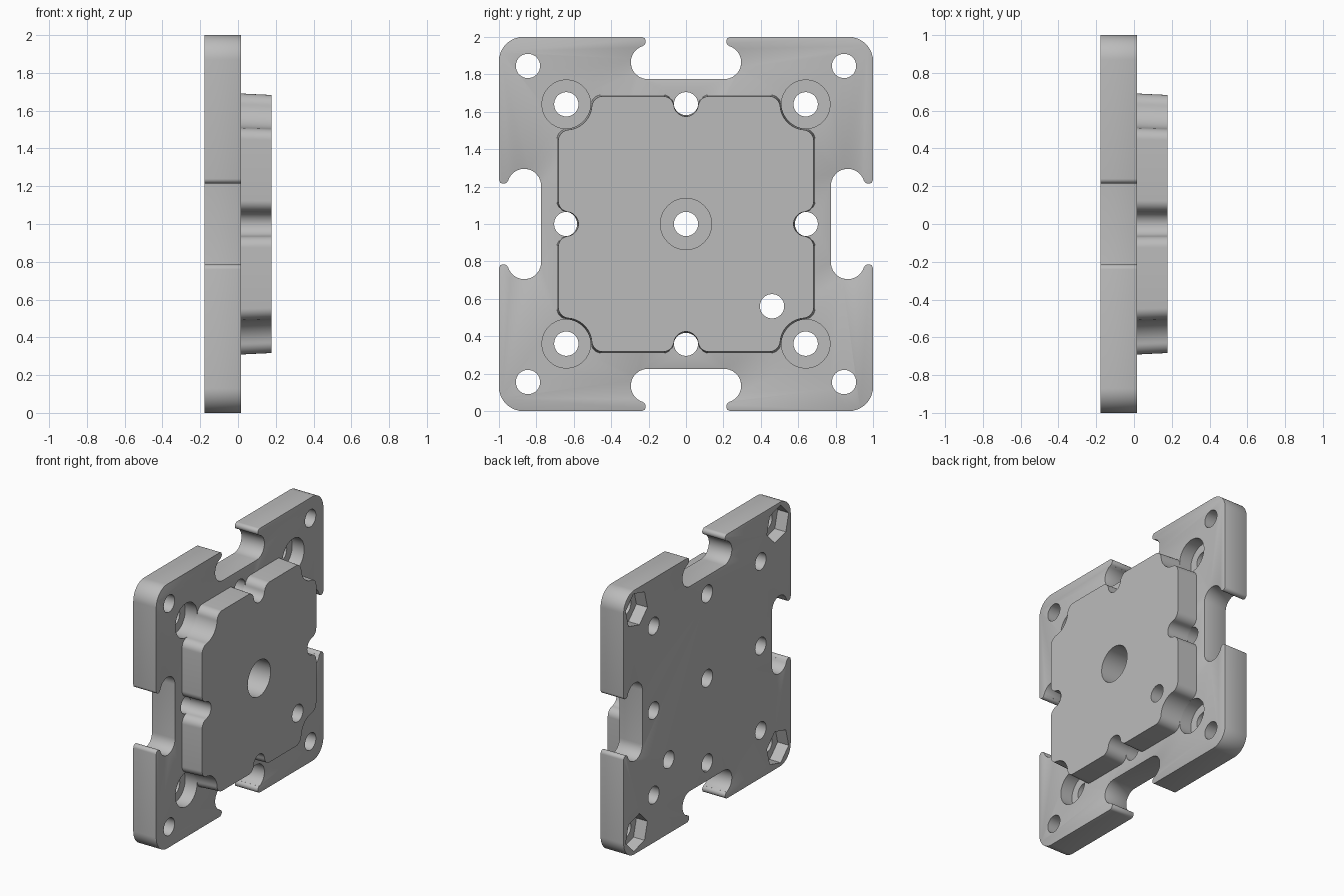
import bpy, bmesh, math
from math import sin, cos, radians, atan2, degrees, sqrt

cube = bpy.data.objects.get("Cube")
if cube:
    bpy.data.objects.remove(cube, do_unlink=True)

BACK, FACE, TOP = -0.1775, 0.015, 0.1775   # plate back, plate front, boss front
FLOOR = -0.085                             # counterbore floor
HOLE, BORE = 0.065, 0.13
PITCH, CORNER = 0.64, 0.845

grey = bpy.data.materials.new("plain grey")
grey.use_nodes = True
grey.diffuse_color = (0.5, 0.5, 0.5, 1)
grey.node_tree.nodes["Principled BSDF"].inputs["Base Color"].default_value = (0.5, 0.5, 0.5, 1)


def arc(cy, cz, r, a0, a1, n=10):
    angles = [radians(a0 + (a1 - a0) * i / n) for i in range(n + 1)]
    return [(cy + r * cos(a), cz + r * sin(a)) for a in angles]


def full_outline(octant):
    """Mirror an eighth (top middle to diagonal) and turn it four times."""
    side = octant + [(z, y) for y, z in reversed(octant)]
    pts = []
    for _ in range(4):
        for p in side:
            if not pts or math.dist(p, pts[-1]) > 1e-4:
                pts.append(p)
        side = [(z, -y) for y, z in side]
    if math.dist(pts[0], pts[-1]) < 1e-4:
        pts.pop()
    return pts


def prism(name, outline, x0, x1, base_scale=1.0):
    bm = bmesh.new()
    low = [bm.verts.new((x0, y * base_scale, z * base_scale + 1)) for y, z in outline]
    high = [bm.verts.new((x1, y, z + 1)) for y, z in outline]
    bm.faces.new(low)
    bm.faces.new(high)
    for i in range(len(outline)):
        j = (i + 1) % len(outline)
        bm.faces.new((low[i], low[j], high[j], high[i]))
    bmesh.ops.recalc_face_normals(bm, faces=bm.faces[:])
    mesh = bpy.data.meshes.new(name)
    bm.to_mesh(mesh)
    bm.free()
    mesh.materials.append(grey)
    ob = bpy.data.objects.new(name, mesh)
    bpy.context.collection.objects.link(ob)
    return ob


def apply(ob, kind, **settings):
    mod = ob.modifiers.new(kind.lower(), kind)
    for key, value in settings.items():
        setattr(mod, key, value)
    bpy.context.view_layer.objects.active = ob
    bpy.ops.object.modifier_apply(modifier=mod.name)


def drill(ob, y, z, r, x0, x1, sides=40, turn=0):
    outline = arc(y, z, r, turn, turn + 360, sides)[:-1]
    cutter = prism("cutter", outline, x0, x1)
    cutter.hide_render = True
    apply(ob, "BOOLEAN", operation="DIFFERENCE", solver="EXACT", object=cutter)
    bpy.data.objects.remove(cutter, do_unlink=True)


# Base plate outline: slot end, rounded lip, rounded corner
slot_y, slot_z, slot_r = 0.205, 0.865, 0.09
lip_y, lip_z, lip_r = 0.24, 0.975, 0.025
meet = degrees(atan2(lip_z - slot_z, lip_y - slot_y))
plate_octant = ([(0, slot_z - slot_r)]
                + arc(slot_y, slot_z, slot_r, -90, meet, 16)
                + arc(lip_y, lip_z, lip_r, meet + 180, 90)
                + arc(0.87, 0.87, 0.13, 90, 45, 8))
plate = prism("base_plate", full_outline(plate_octant), BACK, FACE)
apply(plate, "BEVEL", width=0.012, segments=2, limit_method="ANGLE", angle_limit=radians(60))

# Raised block outline: notches round the holes with softened shoulders
EDGE, SOFT, NOTCH = 0.683, 0.06, 0.137
shoulder = EDGE - SOFT


def shoulder_offset(r):
    return sqrt((r + SOFT) ** 2 - (shoulder - PITCH) ** 2)


mid_y = shoulder_offset(HOLE)
end_y = PITCH - shoulder_offset(NOTCH)
a_mid = degrees(atan2(shoulder - PITCH, mid_y))
a_end = degrees(atan2(PITCH - shoulder, PITCH - end_y))
block_octant = (arc(0, PITCH, HOLE, -90, a_mid)
                + arc(mid_y, shoulder, SOFT, a_mid + 180, 90)
                + arc(end_y, shoulder, SOFT, 90, a_end)
                + arc(PITCH, PITCH, NOTCH, a_end + 180, 225))
block = prism("raised_block", full_outline(block_octant), FACE - 0.008, TOP, 1.012)

# Centre counterbore and offset pin hole pass through both parts
for part in (plate, block):
    drill(part, 0, 0, 0.137, FLOOR, 0.3)
    drill(part, 0.46, -0.44, HOLE, -0.3, 0.3)
drill(plate, 0, 0, HOLE, -0.3, 0)

# Mid-side holes
for y, z in ((PITCH, 0), (-PITCH, 0), (0, PITCH), (0, -PITCH)):
    drill(plate, y, z, HOLE, -0.3, 0.3)

# Counterbored holes, and outer corner holes with hexagonal nut pockets behind
for sy in (-1, 1):
    for sz in (-1, 1):
        drill(plate, sy * PITCH, sz * PITCH, BORE, FLOOR, 0.3)
        drill(plate, sy * PITCH, sz * PITCH, HOLE, -0.3, 0)
        drill(plate, sy * CORNER, sz * CORNER, HOLE, -0.3, 0.3)
        drill(plate, sy * CORNER, sz * CORNER, 0.135, -0.3, FLOOR, 6, 15 * sy * sz)

# Smooth shading with crisp edges
for part in (plate, block):
    bpy.ops.object.select_all(action="DESELECT")
    part.select_set(True)
    bpy.context.view_layer.objects.active = part
    bpy.ops.object.shade_smooth_by_angle(angle=radians(30))
